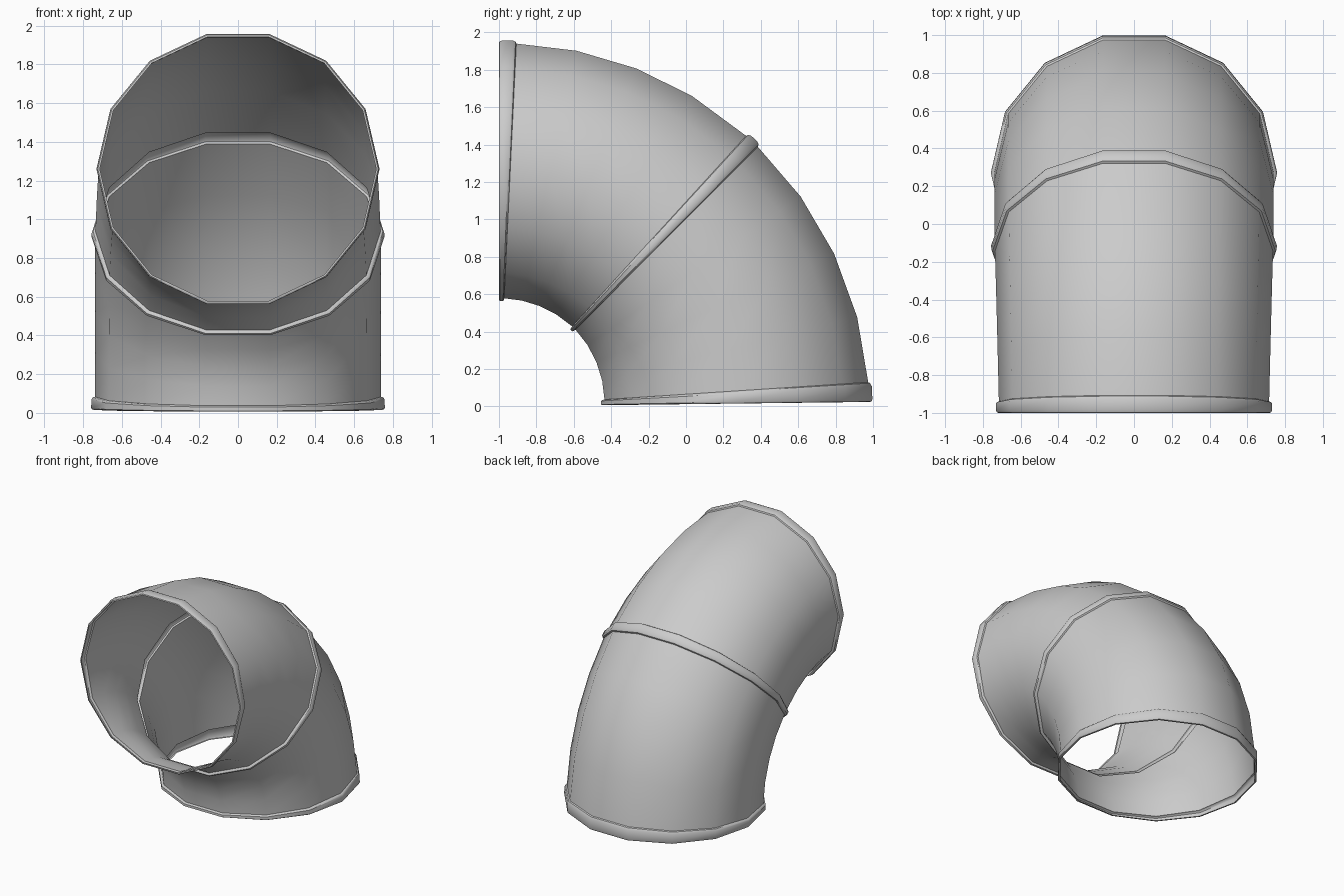
import bpy, bmesh
from math import sin, cos, pi, radians

if "Cube" in bpy.data.objects:
    bpy.data.objects.remove(bpy.data.objects["Cube"])

SIDES = 14
BEND_Y, BEND_Z = -1.0, 0.0      # centre of the bend

# angle on the bend: (radius of path, half width in x, half height in bend plane)
KEYS = [(0, 1.272, .740, .708), (46, 1.270, .737, .690), (90, 1.260, .714, .681)]


def section(a):
    for k0, k1 in zip(KEYS, KEYS[1:]):
        if a <= k1[0]:
            t = (a - k0[0]) / (k1[0] - k0[0])
            return [p + (q - p) * t for p, q in zip(k0[1:], k1[1:])]


# stations along the bend: (angle, outward bulge of the wall)
lower_rim = [(.7, 0), (.75, .012), (1.1, .018), (3.1, .018), (3.6, .010), (3.75, 0)]
lower_pipe = [(14, 0), (24.5, 0), (34.8, 0)]
collar = [(45.1, 0), (45.25, .012), (45.7, .019), (47.0, .019), (47.45, .012), (47.6, 0)]
upper_pipe = [(58.2, 0), (67.9, 0), (77.7, 0)]
front_rim = [(87.25, 0), (87.4, .010), (87.8, .016), (89.5, .016), (89.95, .010), (90, 0)]


def make_elbow(name, stations):
    bm = bmesh.new()
    rings = []
    for ang, bulge in stations:
        path, wx, h = section(ang)
        a = radians(ang)
        hr = h / cos(pi / SIDES)
        ring = []
        for i in range(SIDES):
            t = 2 * pi * i / SIDES
            r = path + (hr + bulge) * sin(t)
            ring.append(bm.verts.new(((wx + bulge) * cos(t),
                                      BEND_Y + r * cos(a), BEND_Z + r * sin(a))))
        rings.append(ring)
    for r0, r1 in zip(rings, rings[1:]):
        for i in range(SIDES):
            j = (i + 1) % SIDES
            bm.faces.new((r0[i], r0[j], r1[j], r1[i]))
    # outward normals: radial direction of the first face decides
    bm.normal_update()
    bm.faces.ensure_lookup_table()
    f = bm.faces[SIDES * 7]
    if f.normal.x * f.calc_center_median().x < 0:
        bmesh.ops.reverse_faces(bm, faces=bm.faces[:])
    me = bpy.data.meshes.new(name)
    bm.to_mesh(me)
    bm.free()
    ob = bpy.data.objects.new(name, me)
    bpy.context.collection.objects.link(ob)
    bpy.ops.object.select_all(action='DESELECT')
    ob.select_set(True)
    bpy.context.view_layer.objects.active = ob
    bpy.ops.object.shade_smooth_by_angle(angle=radians(35))
    return ob


# open thin-walled pipe bend with rims at both ends and a collar at the middle
make_elbow("lower_pipe", lower_rim + lower_pipe + collar)
make_elbow("upper_pipe", collar[-1:] + upper_pipe + front_rim)
